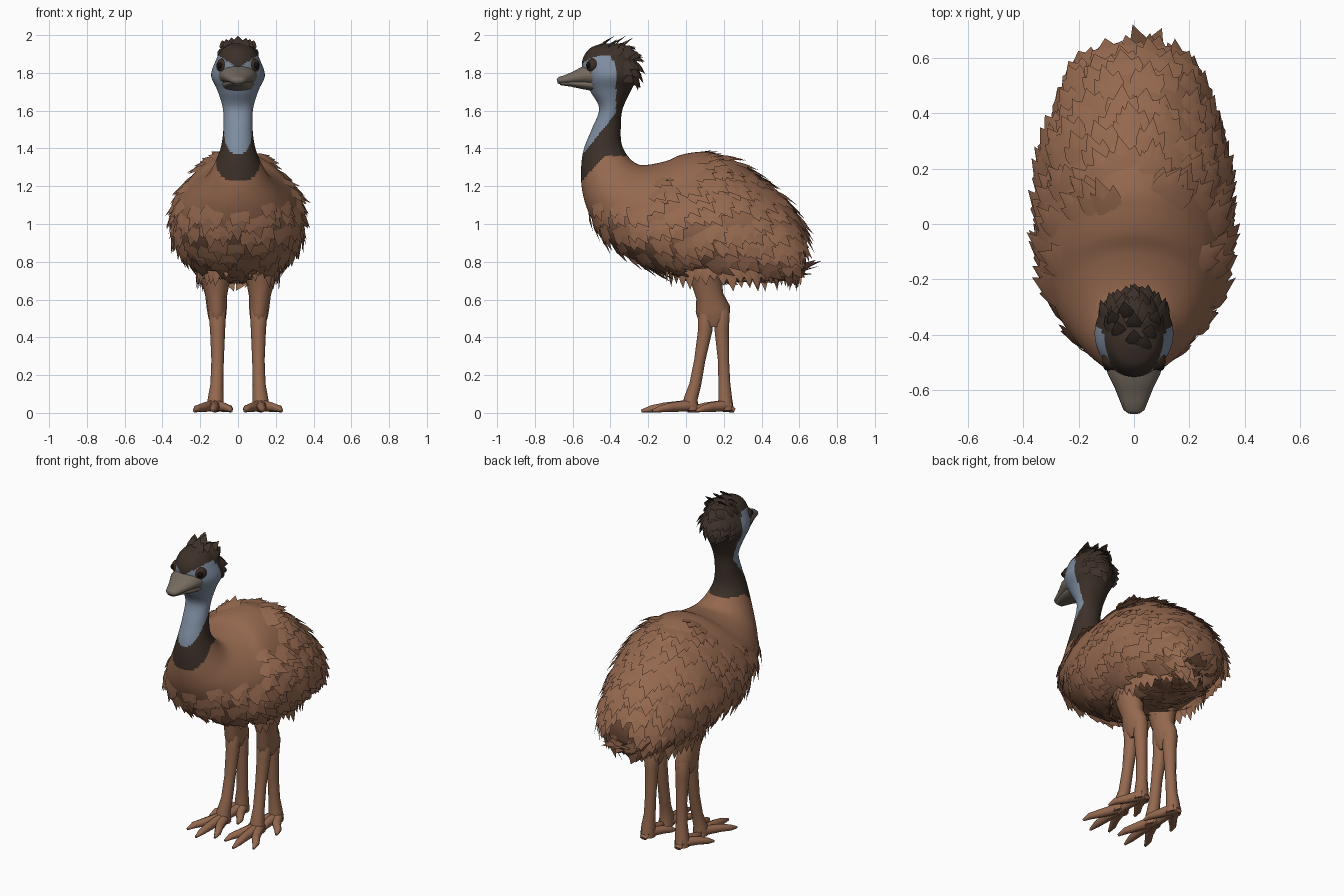
import bpy, bmesh, math, random
from mathutils import Vector as V

if "Cube" in bpy.data.objects:
    bpy.data.objects.remove(bpy.data.objects["Cube"])

random.seed(4)


def material(name, rgb):
    m = bpy.data.materials.new(name)
    m.diffuse_color = (*rgb, 1)
    m.use_nodes = True
    m.node_tree.nodes["Principled BSDF"].inputs["Base Color"].default_value = m.diffuse_color
    return m


BROWN = material("plumage_brown", (0.30, 0.14, 0.078))
DARK = material("neck_dark_brown", (0.046, 0.030, 0.022))
BLUE = material("skin_blue", (0.21, 0.265, 0.35))
HORN = material("beak_horn", (0.175, 0.145, 0.115))
IRIS = material("eye_brown", (0.045, 0.024, 0.016))
BLACK = material("pupil_black", (0.006, 0.005, 0.005))


def finish(bm, name, mats, angle=60, recalc=True):
    if recalc:
        bmesh.ops.recalc_face_normals(bm, faces=bm.faces)
    me = bpy.data.meshes.new(name)
    bm.to_mesh(me)
    bm.free()
    ob = bpy.data.objects.new(name, me)
    bpy.context.collection.objects.link(ob)
    for m in mats:
        me.materials.append(m)
    bpy.ops.object.select_all(action='DESELECT')
    ob.select_set(True)
    bpy.context.view_layer.objects.active = ob
    bpy.ops.object.shade_smooth_by_angle(angle=math.radians(angle))
    return ob


def skin(bm, rings):
    """Bridge closed rings of points and cap both ends."""
    vs = [[bm.verts.new(p) for p in r] for r in rings]
    n = len(vs[0])
    for a, b in zip(vs, vs[1:]):
        for i in range(n):
            j = (i + 1) % n
            bm.faces.new((a[i], a[j], b[j], b[i]))
    bm.faces.new(vs[0])
    bm.faces.new(vs[-1])


def tube(bm, path, sides=10):
    """Path entries: x, y, z, half width, half depth."""
    pts = [V(p[:3]) for p in path]
    rings = []
    for i, p in enumerate(path):
        t = (pts[min(i + 1, len(pts) - 1)] - pts[max(i - 1, 0)]).normalized()
        u = (V((1, 0, 0)) - t * t.x).normalized()
        v = t.cross(u)
        rings.append([pts[i] + u * p[3] * math.cos(k * math.tau / sides)
                      + v * p[4] * math.sin(k * math.tau / sides) for k in range(sides)])
    skin(bm, rings)


# Head, neck and body sections: front/belly y z, back y z, half width
SECTIONS = [
    (-.45, 1.955, -.37, 1.955, .035), (-.515, 1.925, -.31, 1.925, .085),
    (-.55, 1.86, -.265, 1.87, .118), (-.54, 1.78, -.25, 1.79, .142),
    (-.505, 1.70, -.29, 1.71, .108), (-.46, 1.61, -.335, 1.61, .080),
    (-.50, 1.50, -.345, 1.52, .077), (-.54, 1.40, -.34, 1.42, .09),
    (-.555, 1.30, -.30, 1.35, .122), (-.55, 1.18, -.25, 1.315, .165),
    (-.515, 1.06, -.19, 1.315, .218), (-.435, .93, -.10, 1.335, .278),
    (-.29, .82, -.03, 1.365, .322), (-.11, .74, .05, 1.38, .34),
    (.10, .71, .13, 1.38, .338), (.28, .71, .24, 1.345, .32),
    (.42, .71, .36, 1.27, .28), (.53, .73, .49, 1.17, .232),
    (.585, .76, .585, 1.05, .172), (.61, .82, .63, .95, .08),
]


def section(t):
    """Smooth interpolation between neighbouring sections."""
    last = len(SECTIONS) - 1
    i = min(int(t), last - 1)
    f = t - i
    a, b, c, d = (SECTIONS[min(max(i + k, 0), last)] for k in (-1, 0, 1, 2))
    return [.5 * (2 * q + (r - p) * f + (2 * p - 5 * q + 4 * r - s) * f * f
                  + (3 * q - p - 3 * r + s) * f ** 3) for p, q, r, s in zip(a, b, c, d)]


def surface(t, ang):
    fy, fz, by, bz, w = section(t)
    c, s = math.cos(ang), math.sin(ang)
    pear = 1 - .15 * min(1, max(0, (t - 8) / 3)) * c
    return V((w * s * pear, (fy + by) / 2 + (by - fy) / 2 * c, (fz + bz) / 2 + (bz - fz) / 2 * c))


def normal(t, ang):
    e = .02
    n = (surface(t + e, ang) - surface(t - e, ang)).cross(surface(t, ang + e) - surface(t, ang - e))
    fy, fz, by, bz, _ = section(t)
    out = surface(t, ang) - V((0, (fy + by) / 2, (fz + bz) / 2))
    return n.normalized() * (1 if n.dot(out) > 0 else -1)


# Continuous head, neck and body skin
bm = bmesh.new()
SUB, SIDES = 10, 64
skin(bm, [[surface(k / SUB, j * math.tau / SIDES) for j in range(SIDES)]
          for k in range((len(SECTIONS) - 1) * SUB + 1)])
for f in bm.faces:
    x, y, z = f.calc_center_median()
    hem = 1.23 + min(1, max(0, (y + .55) / .12)) * .13
    bare_edge = min(-.37 - max(0, z - 1.8) * .25, -.545 + (z - 1.37) * .8)
    if z < hem or y > -.2:
        f.material_index = 0
    elif y < bare_edge and z < 1.825 + min(abs(x), .1) * .65:
        f.material_index = 2
    else:
        f.material_index = 1
finish(bm, "body_neck_head", [BROWN, DARK, BLUE])


def feather(bm, p, n, aim, length, width, lift, split=0.0):
    """Pointed flap on the skin; split adds a shorter spike at each side."""
    d = (aim - n * aim.dot(n)).normalized()
    s = d.cross(n)
    q = p - n * .012

    def at(along, across, up):
        return q + d * length * along + s * width * across + n * up

    right = [(.45, .5, lift * .5), (.72, .42, lift * .75), (.62, .26, lift * .75)]
    if not split:
        right = [(.4, .5, lift * .4), (.7, .3, lift * .75)]
    rim = [at(0, -.35, 0), at(0, .35, 0)] + [at(*r) for r in right] + [at(1, 0, lift)]
    rim += [at(a, -b * (1 - split), c) for a, b, c in reversed(right)]
    vs = [bm.verts.new(v) for v in rim]
    c = bm.verts.new(at(.5, 0, lift * .6 + .009))
    for i in range(len(vs)):
        bm.faces.new((c, vs[i], vs[(i + 1) % len(vs)]))


# Shaggy body plumage
bm = bmesh.new()
t = 9.6
while t < 18.7:
    fy, fz, by, bz, w = section(t)
    count = max(6, int(math.pi * (w + math.hypot(by - fy, bz - fz) / 2) / .105))
    shift = random.random()
    for k in range(count):
        ang = (k + shift + random.uniform(-.3, .3)) * math.tau / count
        tt = t + random.uniform(-.25, .25)
        p, n = surface(tt, ang), normal(tt, ang)
        if (p.y < -.2 and p.z > 1.15) or (p.y < .0 and p.z > 1.26):
            continue
        if p.z > 1.2 and abs(p.x) < .05 and p.y < .1:
            continue
        low = min(1, max(0, (1.2 - p.z) / .4)) * (.5 if p.y < 0 else 1)
        aim = V((random.uniform(-.2, .2) + p.x * .5, .6, -.8))
        feather(bm, p, n, aim, random.uniform(.13, .19), random.uniform(.11, .15),
                random.uniform(.016, .026) + .014 * low, random.uniform(.05, .3))
    t += .54
# Hanging fringe under the belly and tail
for k in range(46):
    a = k * math.tau / 46
    y, x = .21 + .35 * math.cos(a), .225 * math.sin(a)
    z = .79 + max(0, -.02 - y) * .35
    out = V((math.sin(a), math.cos(a), 0))
    feather(bm, V((x, y, z)), out, V((0, .12, -1)), random.uniform(.08, .15), .065, .005)
finish(bm, "body_feathers", [BROWN], recalc=False)

# Ragged crown and nape
bm = bmesh.new()
for t, count in ((.5, 6), (1.0, 8), (1.5, 9), (2.0, 9), (2.5, 7), (3.0, 6)):
    for k in range(count):
        ang = ((k + .5 + random.uniform(-.2, .2)) / count - .5) * (3.4 if t < 2 else 2.6)
        p, n = surface(t, ang), normal(t, ang)
        feather(bm, p, n, V((p.x, .8, .3 if t < 1.8 else -.5)),
                random.uniform(.07, .1), .06, .026 if t < 2.2 else .016)
for x, y in ((0, -.45), (-.045, -.42), (.045, -.43), (0, -.39), (-.06, -.38),
             (.06, -.38), (-.025, -.35), (.03, -.47)):
    feather(bm, V((x, y, 1.95 - abs(x) * .35)), V((0, -.6, .8)), V((x * 5, .8, .6)), .085, .06, .006)
finish(bm, "crown_feathers", [DARK], recalc=False)

# Beak with a thin lower jaw beneath it
bm = bmesh.new()
tube(bm, [(0, -.49, 1.785, .105, .060), (0, -.54, 1.785, .095, .052), (0, -.59, 1.773, .070, .036),
          (0, -.635, 1.764, .052, .026), (0, -.67, 1.759, .038, .020), (0, -.682, 1.756, .022, .012)], 14)
finish(bm, "upper_beak", [HORN])
bm = bmesh.new()
tube(bm, [(0, -.49, 1.738, .085, .035), (0, -.55, 1.742, .072, .028), (0, -.61, 1.747, .050, .020),
          (0, -.668, 1.747, .030, .012)], 14)
finish(bm, "lower_beak", [HORN])

# Eyes
for name, m, c, r in (("eyes", IRIS, (.076, -.488, 1.838), .040),
                      ("pupils", BLACK, (.0945, -.513, 1.840), .0165)):
    bm = bmesh.new()
    for s in (1, -1):
        got = bmesh.ops.create_uvsphere(bm, u_segments=14, v_segments=9, radius=r)
        for v in got["verts"]:
            v.co += V((c[0] * s, c[1], c[2]))
    finish(bm, name, [m])

# Legs: a thigh per side that forks into a forward and a rear shank
for side, s in (("right", 1), ("left", -1)):
    bm = bmesh.new()
    tube(bm, [(s * .12, .11, .84, .11, .12), (s * .12, .105, .72, .080, .087),
              (s * .115, .125, .62, .058, .072), (s * .112, .142, .55, .053, .092),
              (s * .110, .147, .50, .046, .084), (s * .110, .147, .455, .030, .055)], 12)
    finish(bm, side + "_thigh", [BROWN])
    for part, top, ankle, reach in (("front", .105, .025, .25), ("rear", .192, .208, .19)):
        bm = bmesh.new()
        mid = top * .6 + ankle * .4
        tube(bm, [(s * .11, top * .9 + .014, .585, .03, .025), (s * .11, top, .535, .046, .042),
                  (s * .108, top - .003, .44, .040, .040),
                  (s * .108, mid, .28, .033, .031), (s * .112, mid * .5 + ankle * .5, .15, .034, .033),
                  (s * .118, ankle, .075, .042, .038), (s * .12, ankle, .012, .044, .048)], 10)
        # Toes and heel
        for tip, run in ((.13, reach), (.232, reach * .76), (.035, reach * .78)):
            knee = .12 * .45 + tip * .55
            tube(bm, [(s * .12, ankle + .02, .04, .034, .032),
                      (s * knee, ankle - run * .55, .030, .025, .025),
                      (s * (knee * .3 + tip * .7), ankle - run * .82, .022, .021, .019),
                      (s * tip, ankle - run - .012, .010, .007, .007)], 8)
        tube(bm, [(s * .12, ankle, .035, .036, .033), (s * .12, ankle + .05, .012, .022, .011)], 8)
        finish(bm, f"{side}_{part}_shank_and_foot", [BROWN])
